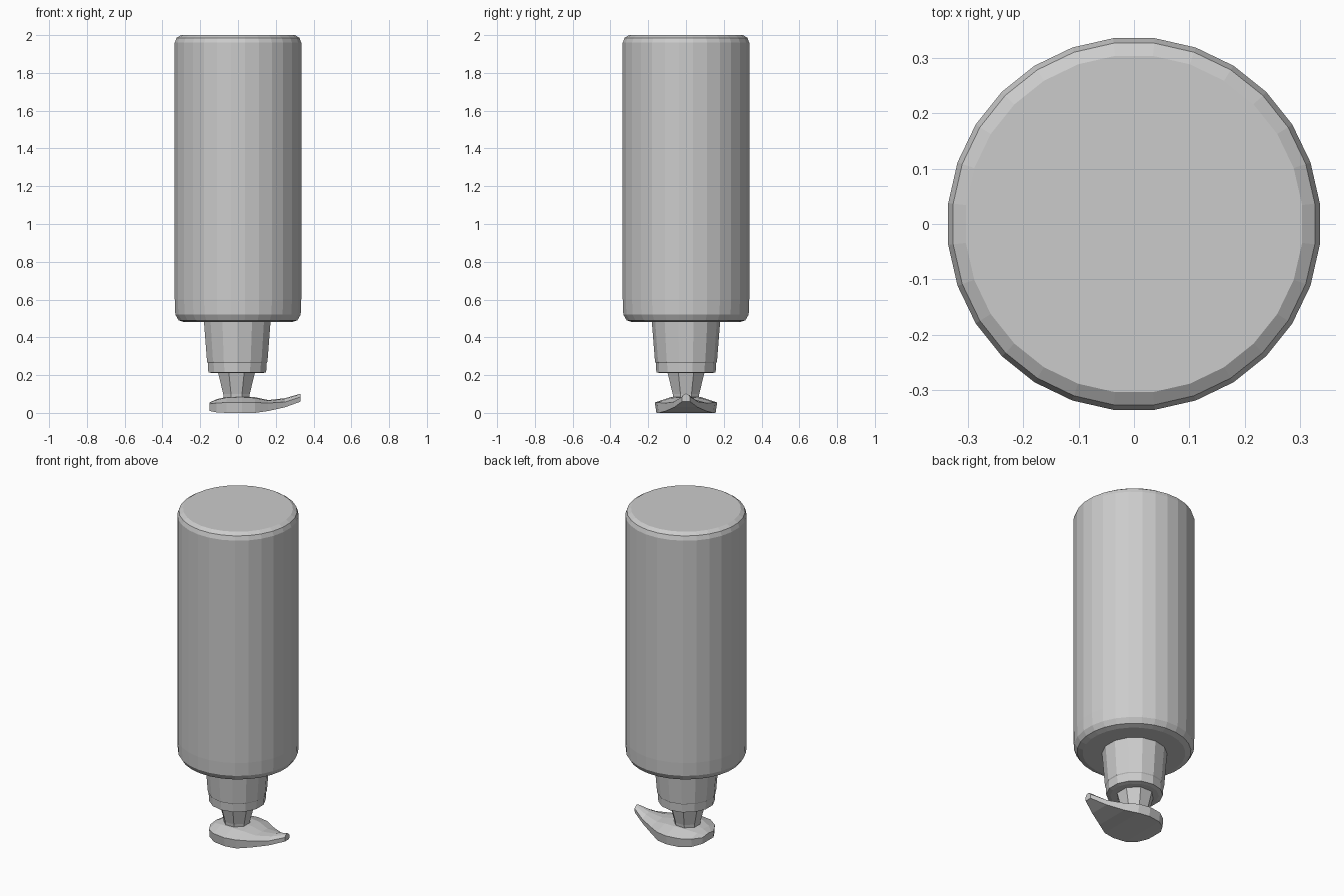
import bpy, bmesh
from math import sin, cos, tau

if "Cube" in bpy.data.objects:
    bpy.data.objects.remove(bpy.data.objects["Cube"])


def finish(name, bm):
    bmesh.ops.recalc_face_normals(bm, faces=bm.faces)
    mesh = bpy.data.meshes.new(name)
    bm.to_mesh(mesh)
    bm.free()
    obj = bpy.data.objects.new(name, mesh)
    bpy.context.collection.objects.link(obj)
    return obj


def loft(name, rings):
    """Skin a list of equal-length point rings and cap both ends."""
    bm = bmesh.new()
    rows = [[bm.verts.new(p) for p in ring] for ring in rings]
    n = len(rows[0])
    for a, b in zip(rows, rows[1:]):
        for i in range(n):
            j = (i + 1) % n
            bm.faces.new((a[i], a[j], b[j], b[i]))
    bm.faces.new(rows[0])
    bm.faces.new(rows[-1])
    return finish(name, bm)


def lathe(name, profile, sides, cx=0.0):
    """Faceted turned part from (radius, z) pairs."""
    return loft(name, [[(cx + r * cos(tau * (i + 0.5) / sides),
                         r * sin(tau * (i + 0.5) / sides), z)
                        for i in range(sides)] for r, z in profile])


# bottle body, standing upside down, with rounded rims
lathe("bottle_body", [(0.285, 0.48), (0.316, 0.49), (0.334, 0.52),
                      (0.337, 0.60), (0.337, 1.96), (0.328, 1.985),
                      (0.305, 2.0)], 28)

# tapered screw collar with a slightly narrower end band
lathe("collar", [(0.135, 0.21), (0.157, 0.215), (0.160, 0.265),
                 (0.164, 0.27), (0.181, 0.485)], 14, -0.004)

# pump stem, widening towards the collar
lathe("pump_stem", [(0.072, 0.06), (0.076, 0.10), (0.106, 0.215)], 8, -0.008)

# pump head: round plate drawn out into a rising, pointed spout
# x, half width, underside z, rim z, crown z
sections = [(-0.150, 0.055, 0.010, 0.048, 0.055),
            (-0.115, 0.115, 0.003, 0.052, 0.072),
            (-0.060, 0.153, 0.000, 0.055, 0.085),
            (0.020, 0.165, 0.000, 0.055, 0.087),
            (0.090, 0.152, 0.000, 0.055, 0.083),
            (0.160, 0.112, 0.010, 0.052, 0.068),
            (0.250, 0.065, 0.030, 0.058, 0.078),
            (0.332, 0.022, 0.060, 0.085, 0.102)]
loft("pump_head", [[(x, -0.95 * w, zb), (x, 0.95 * w, zb), (x, w, zr),
                    (x, 0.5 * w, zc - 0.004), (x, 0, zc),
                    (x, -0.5 * w, zc - 0.004), (x, -w, zr)]
                   for x, w, zb, zr, zc in sections])
